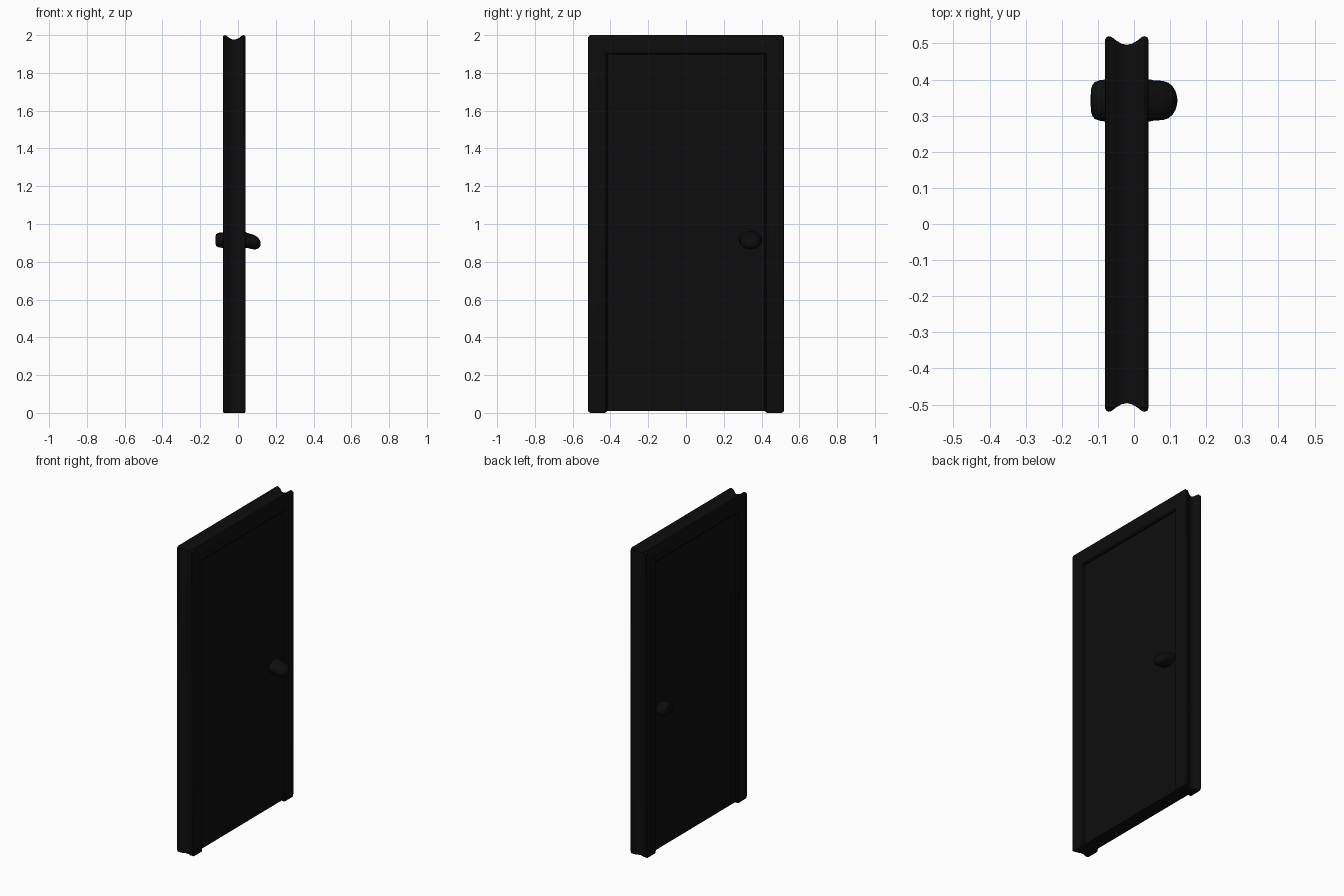
import bpy, bmesh, math

if "Cube" in bpy.data.objects:
    bpy.data.objects.remove(bpy.data.objects["Cube"])

black = bpy.data.materials.new("matte_black")
black.diffuse_color = (0.004, 0.004, 0.004, 1)
black.use_nodes = True
black.node_tree.nodes["Principled BSDF"].inputs["Base Color"].default_value = black.diffuse_color

W, H = 0.52, 2.0      # half width, height
CUT = 0.012           # clipped outer corner
MID = -0.02           # middle of the door thickness


def finish(name, bm, angle=35):
    bmesh.ops.remove_doubles(bm, verts=bm.verts, dist=1e-5)
    bmesh.ops.recalc_face_normals(bm, faces=bm.faces)
    mesh = bpy.data.meshes.new(name)
    bm.to_mesh(mesh)
    bm.free()
    ob = bpy.data.objects.new(name, mesh)
    bpy.context.collection.objects.link(ob)
    mesh.materials.append(black)
    bpy.ops.object.select_all(action='DESELECT')
    ob.select_set(True)
    bpy.context.view_layer.objects.active = ob
    bpy.ops.object.shade_smooth_by_angle(angle=math.radians(angle))
    return ob


def loft(bm, rings):
    loops = [[bm.verts.new(p) for p in r] for r in rings]
    n = len(loops[0])
    for a, b in zip(loops, loops[1:]):
        for i in range(n):
            j = (i + 1) % n
            bm.faces.new((a[i], a[j], b[j], b[i]))
    bm.faces.new(loops[0])
    bm.faces.new(loops[-1])


# door frame: grooved section (offset from the middle, distance inward) swept up, over and down
half = [(0.043, 0.104), (0.054, 0.102), (0.060, 0.094), (0.060, 0.010), (0.057, 0.003),
        (0.050, 0.0), (0.042, 0.002), (0.030, 0.012), (0.015, 0.021)]
section = [(MID - x, d) for x, d in half] + [(MID, 0.024)] + [(MID + x, d) for x, d in reversed(half)]


def foot(z, shrink):
    lo, hi = shrink, 0.104 - shrink
    return [(MID + (x - MID) * (1 - shrink * 5), -W + min(max(d, lo), hi), z) for x, d in section]


left = [foot(0.0, 0.014), foot(0.005, 0.005), foot(0.016, 0.0)]
left.append([(x, -W + d, H - max(d, CUT)) for x, d in section])
left.append([(x, -W + max(d, CUT), H - d) for x, d in section])
right = [[(x, -y, z) for x, y, z in ring] for ring in reversed(left)]
bm = bmesh.new()
loft(bm, left + right)
finish("door_frame", bm)

# recessed door panel
bm = bmesh.new()
bmesh.ops.create_cube(bm, size=1)
for v in bm.verts:
    v.co = (MID + v.co.x * 0.09, v.co.y * 0.86, 0.96 + v.co.z * 1.90)
finish("door_panel", bm)


# knobs: rounded oval lathe around x, drooping slightly
def knob(name, side, profile, zc, droop):
    bm = bmesh.new()
    rings = []
    for x, r in profile:
        rings.append([(side * x, 0.342 + 0.056 * r * math.cos(t), zc - droop * (x - 0.04) + 0.04 * r * math.sin(t))
                      for t in (i * math.tau / 32 for i in range(32))])
    loft(bm, rings)
    finish(name, bm, 60)


knob("front_knob", 1, [(0.02, 1.06), (0.045, 1.04), (0.055, 0.99), (0.08, 0.97), (0.095, 0.88),
                       (0.107, 0.70), (0.115, 0.46), (0.119, 0.22), (0.12, 0.05)], 0.915, 0.25)
knob("back_knob", -1, [(0.06, 1.06), (0.083, 1.03), (0.095, 1.0), (0.108, 0.92),
                       (0.115, 0.78), (0.119, 0.55), (0.12, 0.2)], 0.915, 0.0)
